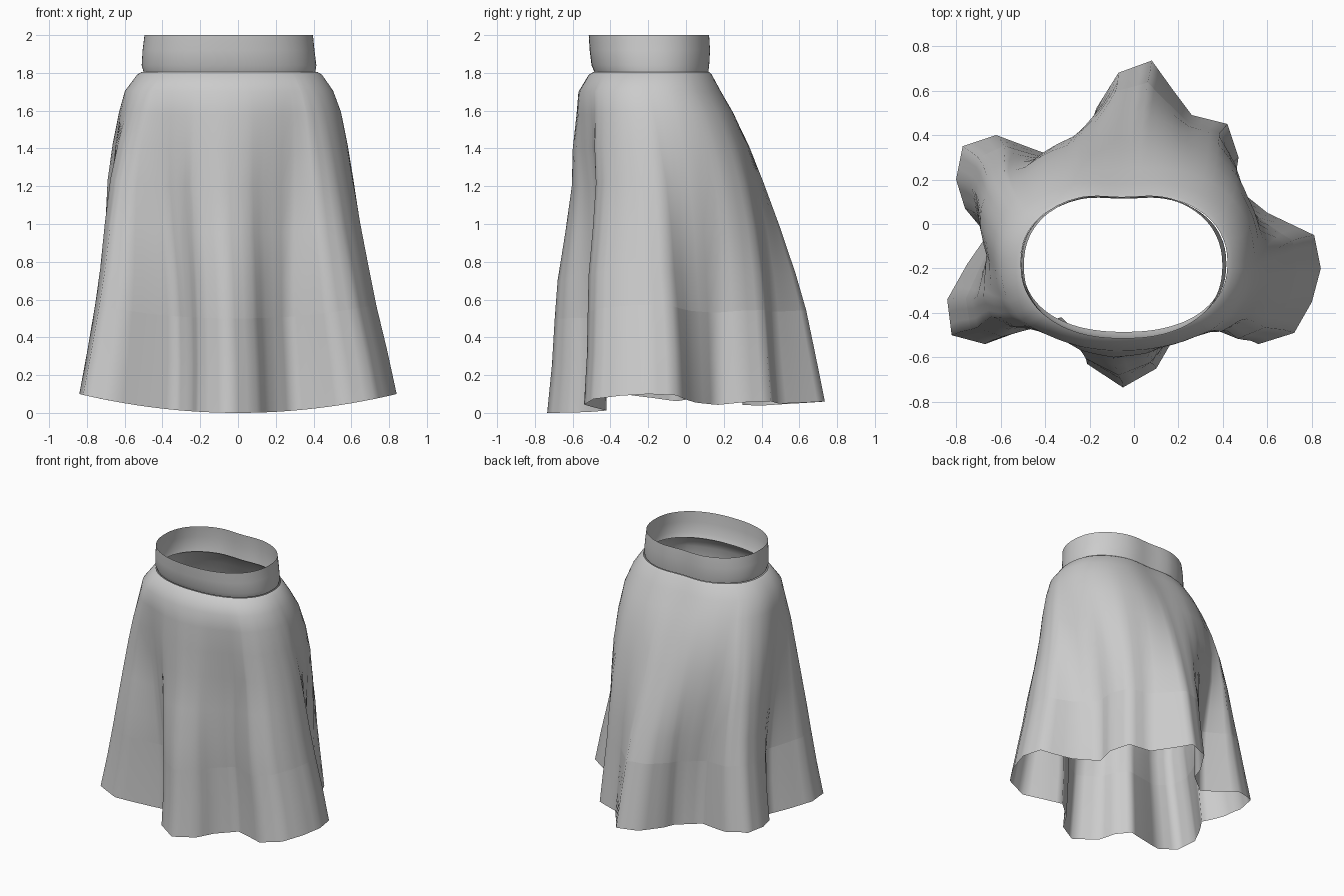
import bpy, bmesh
from math import atan2, cos, sin, exp, radians

if "Cube" in bpy.data.objects:
    bpy.data.objects.remove(bpy.data.objects["Cube"])

# Hem outline seen from above (counterclockwise), with deep folds between lobes
HEM = [(.84, -.2), (.81, -.05), (.6, .05), (.45, .17), (.47, .3), (.42, .45),
       (.26, .49), (.17, .61), (.08, .735), (-.07, .68), (-.17, .52), (-.2, .42),
       (-.35, .3), (-.46, .34), (-.62, .4), (-.77, .35), (-.8, .2), (-.76, .07),
       (-.66, -.05), (-.75, -.18), (-.84, -.34), (-.82, -.5), (-.67, -.54),
       (-.48, -.47), (-.33, -.42), (-.25, -.5), (-.21, -.63), (-.05, -.735),
       (.1, -.65), (.17, -.53), (.3, -.42), (.42, -.47), (.56, -.54),
       (.72, -.49), (.8, -.35)]
# Rings: z, min x, max x, min y, max y, fold strength
SKIRT = [(1.805, -.51, .42, -.49, .14, 0), (1.79, -.535, .445, -.515, .155, .01),
         (1.7, -.6, .505, -.57, .205, .05), (1.58, -.635, .548, -.58, .275, .13),
         (1.4, -.675, .585, -.6, .36, .27), (1.2, -.71, .62, -.605, .435, .42),
         (.95, -.73, .658, -.64, .52, .6), (.7, -.745, .7, -.68, .595, .76),
         (.5, -.765, .735, -.695, .645, .87)]
HEM_BAND = [SKIRT[-1], (.25, -.8, .79, -.71, .69, .95),
            (0, -.84, .84, -.735, .735, 1)]
WAIST = [(1.805, -.5, .41, -.485, .135, 0), (1.84, -.51, .415, -.5, .14, 0),
         (1.92, -.505, .405, -.51, .145, 0), (2, -.495, .397, -.515, .14, 0)]


def sign_pow(v, p):
    return abs(v) ** p * (1 if v > 0 else -1)


def columns():
    """Unit hem points, paired with a rounded body cross-section."""
    out = []
    for i, a in enumerate(HEM):
        b = HEM[(i + 1) % len(HEM)]
        for k in range(3):
            t = k / 3
            hx = (a[0] + (b[0] - a[0]) * t) / .84
            hy = (a[1] + (b[1] - a[1]) * t) / .735
            ang = atan2(hy, hx)
            bx, by = sign_pow(cos(ang), .88), sign_pow(sin(ang), .88)
            if by > 0:
                by -= .07 * exp(-(bx / .3) ** 2)   # hollow of the back
            out.append((hx, hy, bx, by))
    return out


def loft(name, rings):
    bm = bmesh.new()
    cols = columns()
    rows = []
    for z, x0, x1, y0, y1, w0 in rings:
        row = []
        for hx, hy, bx, by in cols:
            # folds start lower at the sides and back, below the full hips
            w = w0 ** (1 + .7 * min(1, max(0, by + .6)))
            u, v = bx + (hx - bx) * w, by + (hy - by) * w
            lift = min(.1, .1 * hx * hx + .06 * max(0, hy)) * max(0, 1 - z / 1.81)
            if z > 1.75:
                lift = 0
            row.append(bm.verts.new(((x0 + x1) / 2 + u * (x1 - x0) / 2,
                                     (y0 + y1) / 2 + v * (y1 - y0) / 2, z + lift)))
        rows.append(row)
    n = len(cols)
    for r, s in zip(rows, rows[1:]):
        for i in range(n):
            j = (i + 1) % n
            # rings run downward on the skirt, upward on the waistband
            quad = (r[i], r[j], s[j], s[i])
            bm.faces.new(quad if rings[0][0] < rings[-1][0] else quad[::-1])
    me = bpy.data.meshes.new(name)
    bm.to_mesh(me)
    bm.free()
    ob = bpy.data.objects.new(name, me)
    bpy.context.collection.objects.link(ob)
    bpy.ops.object.select_all(action='DESELECT')
    ob.select_set(True)
    bpy.context.view_layer.objects.active = ob
    bpy.ops.object.shade_smooth_by_angle(angle=radians(100))
    return ob


loft("waistband", WAIST)
loft("skirt_panel", SKIRT)
loft("hem_band", HEM_BAND)
